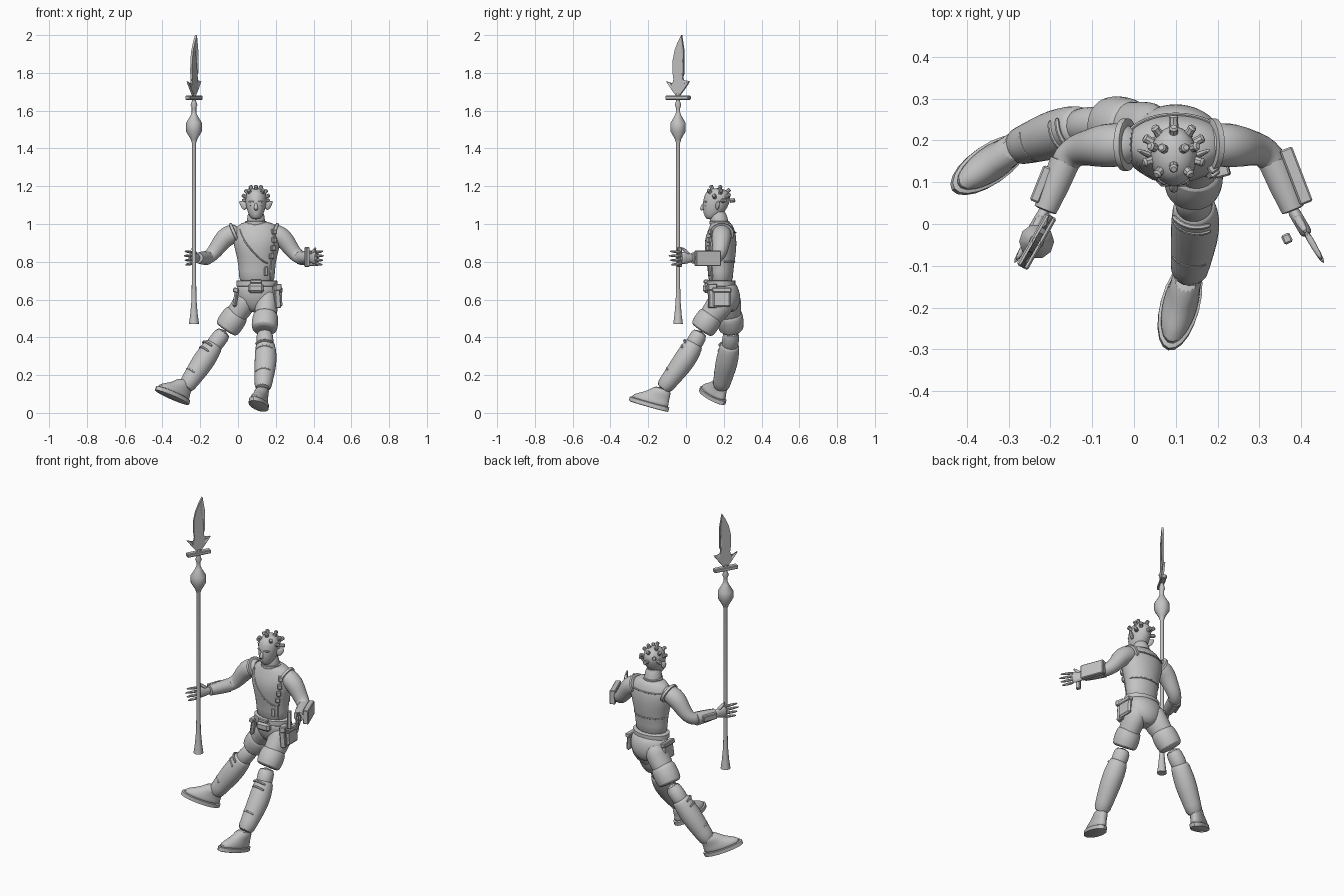
import bpy, bmesh, math
from mathutils import Vector as V

if "Cube" in bpy.data.objects:
    bpy.data.objects.remove(bpy.data.objects["Cube"])

grey = bpy.data.materials.new("plain grey")
grey.use_nodes = True
grey.diffuse_color = (0.55, 0.55, 0.55, 1)
grey.node_tree.nodes["Principled BSDF"].inputs["Base Color"].default_value = grey.diffuse_color
X, Y, Z = V((1, 0, 0)), V((0, 1, 0)), V((0, 0, 1))


def finish(name, bm, smooth=True):
    bmesh.ops.recalc_face_normals(bm, faces=bm.faces)
    mesh = bpy.data.meshes.new(name)
    bm.to_mesh(mesh)
    bm.free()
    mesh.materials.append(grey)
    ob = bpy.data.objects.new(name, mesh)
    bpy.context.collection.objects.link(ob)
    if smooth:
        bpy.ops.object.select_all(action='DESELECT')
        ob.select_set(True)
        bpy.context.view_layer.objects.active = ob
        bpy.ops.object.shade_smooth_by_angle(angle=math.radians(40))
    return ob


def loft(name, sections, ref=X, axis=None, sides=14, subdiv=1):
    """Skin elliptical rings: each section is (centre, radius along ref, other radius)."""
    bm = bmesh.new()
    pts = [V(s[0]) for s in sections]
    rings = []
    for i, s in enumerate(sections):
        t = (axis or pts[min(i + 1, len(pts) - 1)] - pts[max(i - 1, 0)]).normalized()
        a = (ref - t * ref.dot(t)).normalized()
        b = t.cross(a)
        angles = [k * math.tau / sides for k in range(sides)]
        rings.append([bm.verts.new(pts[i] + a * s[1] * math.cos(q) + b * s[-1] * math.sin(q))
                      for q in angles])
    for lo, hi in zip(rings, rings[1:]):
        for k in range(sides):
            bm.faces.new((lo[k - 1], lo[k], hi[k], hi[k - 1]))
    bm.faces.new(rings[0])
    bm.faces.new(rings[-1])
    ob = finish(name, bm)
    if subdiv:
        smoother = ob.modifiers.new("Subdivision", 'SUBSURF')
        smoother.levels = smoother.render_levels = subdiv
    return ob


def band(name, start, end, rx, ry, ref=X, axis=None):
    """Raised trim ring with chamfered rims."""
    start, end, lip = V(start), V(end), .006
    loft(name, [(start.lerp(end, f), rx - e, ry - e)
                for f, e in ((0, lip), (.1, 0), (.9, 0), (1, lip))], ref, axis, 20, 0)


def box(name, centre, size, yaw=0, tilt=0, bevel=.004):
    bm = bmesh.new()
    bmesh.ops.create_cube(bm, size=1)
    bmesh.ops.scale(bm, vec=size, verts=bm.verts)
    bmesh.ops.bevel(bm, geom=bm.edges[:], offset=bevel, segments=1, affect='EDGES')
    ob = finish(name, bm, False)
    ob.location = centre
    ob.rotation_euler = (0, tilt, math.radians(yaw))


def cord(name, points, r=.005, ref=Z):
    loft(name, [(p, r) for p in points], ref, sides=6)


def along(path, f):
    """Point at fraction f of a polyline with evenly weighted pieces."""
    f *= len(path) - 1
    i = min(int(f), len(path) - 2)
    return V(path[i]).lerp(V(path[i + 1]), f - i)


# Torso: rows of height, centre y, half width, half depth
MID = .1
rows = [(.67, .183, .1, .068), (.75, .183, .094, .066), (.83, .183, .107, .081),
        (.9, .182, .128, .088), (.955, .187, .13, .077), (.995, .188, .105, .06),
        (1.015, .182, .06, .048)]
loft("torso", [((MID, y, z), rx, ry) for z, y, rx, ry in rows], axis=Z, sides=20)


def on_torso(z, degrees):
    for lo, hi in zip(rows, rows[1:]):
        if lo[0] <= z <= hi[0]:
            f = (z - lo[0]) / (hi[0] - lo[0])
            y, rx, ry = V(lo[1:]).lerp(V(hi[1:]), f)
            a = math.radians(degrees)
            return V((MID + rx * math.cos(a), y + ry * math.sin(a), z))


# Vest seams, chest pouches, belt and hips
cord("chest_seam", [on_torso(.98 - .19 * math.sin(i * math.pi / 10), 215 + 19 * i) for i in range(6)])
cord("shirt_seam", [on_torso(.7 + .05 * i, -42) for i in range(6)], ref=X)
for name, z in (("upper_back_seam", .955), ("lower_back_seam", .8)):
    cord(name, [on_torso(z, a) for a in range(10, 180, 20)])
for i in range(4):
    box("chest_pouch", on_torso(.83 + .043 * i, -45), (.026, .022, .028), 35)
box("waist_clip", on_torso(.75, -60), (.02, .016, .05), 25)
loft("hips", [((MID, .19, .7), .1, .07), ((MID, .2, .65), .113, .084),
              ((MID, .207, .6), .112, .084), ((MID, .212, .555), .08, .065),
              ((MID, .212, .53), .035, .04)], axis=Z, sides=20)
band("belt", (MID, .186, .668), (MID, .186, .702), .109, .077, axis=Z)
box("belt_pouch", (.095, .11, .66), (.085, .04, .05), bevel=.012)
box("belt_buckle", (.095, .108, .695), (.06, .03, .02))
box("side_holster", (.205, .14, .615), (.03, .045, .12), 15, -.08)
box("holster_flap", (.208, .137, .665), (.036, .05, .035), 15, -.08)
for x, tilt in ((.222, -.05), (-.012, .15)):
    box("thigh_pocket", (x, .19, .61), (.022, .095, .1), 0, tilt, .009)
    box("pocket_flap", (x, .19, .65), (.028, .1, .025), 0, tilt)

# Head, with face details mirrored about its middle
HX = .095
loft("neck", [((HX, .182, .98), .06), ((HX, .175, 1.01), .048), ((HX, .17, 1.08), .046)], axis=Z)
band("collar", (HX, .178, .998), (HX, .177, 1.016), .057, .053, axis=Z)
loft("head", [((HX, y, z), rx, ry) for z, y, rx, ry in
              ((1.024, .13, .015, .018), (1.036, .135, .033, .036), (1.07, .15, .047, .061),
               (1.1, .157, .054, .069), (1.13, .164, .058, .073), (1.16, .166, .053, .067),
               (1.18, .166, .038, .048), (1.19, .166, .014, .018))], axis=Z, sides=18)
loft("nose", [((HX, .097, 1.112), .006), ((HX, .088, 1.095), .009),
              ((HX, .083, 1.08), .012), ((HX, .09, 1.073), .008)])
cord("lips", [(HX + x, .094 + abs(x) * .7, 1.054) for x in (-.019, 0, .019)], .006)
for s in (-1, 1):
    cord("brow", [(HX + s * x, .093 + x * x * 11, 1.117) for x in (.007, .022, .04)], .006)
    cord("eye", [(HX + s * x, .096 + x * x * 10, 1.1) for x in (.012, .022, .033)], .006)
    loft("pointed_ear", [((HX + s * .045, .16, 1.085), .022, .008),
                         ((HX + s * .066, .168, 1.1), .023, .008),
                         ((HX + s * .088, .178, 1.122), .004, .003)], Z, sides=10)
# Blunt studs in rings over the skull: elevation, first bearing, step, count
for lat, first, step, count in ((5, 30, 60, 3), (25, -15, 70, 4), (45, -50, 70, 5), (68, 30, 120, 3)):
    for i in range(count):
        e, a = math.radians(lat), math.radians(first + i * step)
        d = V((math.cos(e) * math.cos(a), math.cos(e) * math.sin(a), math.sin(e)))
        base = V((HX, .166, 1.118)) + d * V((.056, .072, .071)).lerp(V((.07, .07, .07)), 0).dot(
            V((d.x ** 2, d.y ** 2, d.z ** 2)))
        loft("head_stud", [(base - d * .006, .012), (base + d * .01, .01), (base + d * .018, .011),
                           (base + d * .023, .007)], sides=8, subdiv=0)

# Arms: described for the right side, mirrored for the left
for side in ("right", "left"):
    def at(x, y, z):
        return V((x if side == "right" else .168 - x, y, z))

    loft(side + "_upper_arm", [(at(x, y, z), r) for x, y, z, r in
                               ((.01, .19, .96, .04), (-.03, .19, .95, .055),
                                (-.075, .187, .925, .054), (-.105, .183, .88, .045),
                                (-.135, .178, .84, .04), (-.16, .16, .822, .037),
                                (-.175, .125, .818, .035))], Z)
    band(side + "_shoulder_trim", at(-.012, .19, .955), at(-.028, .19, .948), .057, .063, Z)
    elbow, wrist = at(-.165, .15, .82), at(-.213, .032, .82)
    d = (at(-.29, -.1, .82) - wrist).normalized()
    loft(side + "_bracer", [(elbow.lerp(wrist, f), r) for f, r in
                            ((0, .03), (.02, .038), (.5, .035), (.98, .029), (1, .02))],
         Z, sides=10, subdiv=0)
    loft(side + "_palm", [(wrist + d * f, r, .015) for f, r in
                          ((-.012, .02), (.02, .027), (.05, .035), (.07, .03))], Z)
    for i in range(4):
        spread = Z * (i - 1.5) * .017
        tip = .148 - .009 * abs(i - 2)
        loft(side + "_finger", [(wrist + d * f + spread * (1 + f * 3), r) for f, r in
                                ((.055, .009), (.1, .0085), (tip, .005))], Z, sides=8)
    loft(side + "_thumb", [(wrist + d * f + Z * f * .9, r) for f, r in
                           ((.015, .013), (.04, .011), (.062, .006))], Y, sides=8)

box("right_wrist_gadget", (-.222, .095, .825), (.024, .09, .035), -22)
box("forearm_plate", (.388, .115, .818), (.032, .14, .082), 21)
box("forearm_mount", (.36, .11, .818), (.04, .05, .03), 21)
box("hand_grip", (.366, -.035, .825), (.022, .024, .105), 25)


# Legs: thigh, rolled cuff, knee, laced gaiter and boot
def build_leg(side, hip, bend, cuff_top, cuff_low, shin_top, shin, ankle, heel, toe):
    loft(side + "_thigh", [(hip, .06, .075), (bend, .064, .075), (cuff_top, .06, .066),
                           (cuff_low, .05)], sides=16)
    loft(side + "_cuff", [(along((cuff_top, cuff_low), f), r) for f, r in
                          ((0, .056), (.1, .068), (.5, .073), (.95, .069), (1, .05))], sides=16)
    loft(side + "_knee", [(along((cuff_low, shin_top, shin), f), .046) for f in (0, .4, .7)])
    gaiter = (shin_top, shin, ankle)
    girth = ((0, .045), (.04, .052), (.35, .06), (.6, .059), (.85, .048), (1, .046))
    loft(side + "_gaiter", [(along(gaiter, f), r) for f, r in girth], sides=16)

    # Boot rings stacked up from the sole: height, shift, half width, half length
    mid, fwd = (V(heel) + V(toe)) / 2, (V(toe) - V(heel)).normalized()
    across = fwd.cross(Z).normalized()
    up = across.cross(fwd)
    band(side + "_sole", mid, mid + up * .026, .047, .112, across, up)
    loft(side + "_boot", [(mid + up * h + fwd * o, w, l) for h, o, w, l in
                          ((.015, 0, .042, .107), (.035, 0, .043, .105), (.058, -.015, .038, .086),
                           (.08, -.038, .036, .062), (.12, -.052, .039, .046))], across, up, 18)

    # Lacing straps wrapped round the shin
    t = (V(ankle) - V(shin_top)).normalized()
    front = (fwd - t * fwd.dot(t)).normalized()
    for i in range(5):
        cord(side + "_lacing", [along(gaiter, .15 + .15 * i) + (front * math.cos(a) + t.cross(front)
                                * math.sin(a)) * (.058 - .002 * i) - t * .012 * math.cos(a)
                                for a in (-1, -.5, 0, .5, 1)], .0075, t)


build_leg("left", (.15, .21, .65), (.152, .187, .575), (.147, .14, .525), (.139, .08, .436),
          (.144, .046, .37), (.149, -.005, .28), (.13, -.128, .12),
          (.135, -.1, .006), (.083, -.297, .062))
build_leg("right", (.055, .208, .65), (.035, .22, .575), (0, .23, .535), (-.065, .24, .438),
          (-.124, .235, .365), (-.185, .216, .27), (-.285, .182, .125),
          (-.268, .195, .042), (-.432, .083, .118))

# Polearm: turned shaft, crossbar and barbed blade
SX, SY, TURN = -.233, -.042, 60.5
loft("spear_shaft", [((SX, SY, z), r) for z, r in
                     ((.47, .027), (.52, .02), (.6, .013), (.7, .0115), (1.43, .0115), (1.45, .018),
                      (1.49, .042), (1.535, .042), (1.575, .018), (1.59, .012), (1.615, .012),
                      (1.63, .018), (1.65, .011), (1.69, .011))], axis=Z, sides=10, subdiv=0)
box("crossbar", (SX, SY, 1.668), (.142, .03, .022), TURN)
barb = [(.011, 1.68), (.04, 1.715), (.07, 1.755), (.03, 1.742), (.025, 1.765)]
edge = [(.037, 1.8), (.036, 1.92), (.022, 2), (.002, 1.965), (-.018, 1.92), (-.029, 1.87), (-.03, 1.8)]
bm = bmesh.new()
outline = barb + edge + [(-u, z) for u, z in reversed(barb)]
face = bm.faces.new([bm.verts.new((u, 0, z)) for u, z in outline])
bmesh.ops.triangulate(bm, faces=[face])
blade = finish("spear_blade", bm, False)
blade.location = (SX, SY, 0)
blade.rotation_euler.z = math.radians(TURN)
solid = blade.modifiers.new("Thickness", 'SOLIDIFY')
solid.thickness, solid.offset = .012, 0
